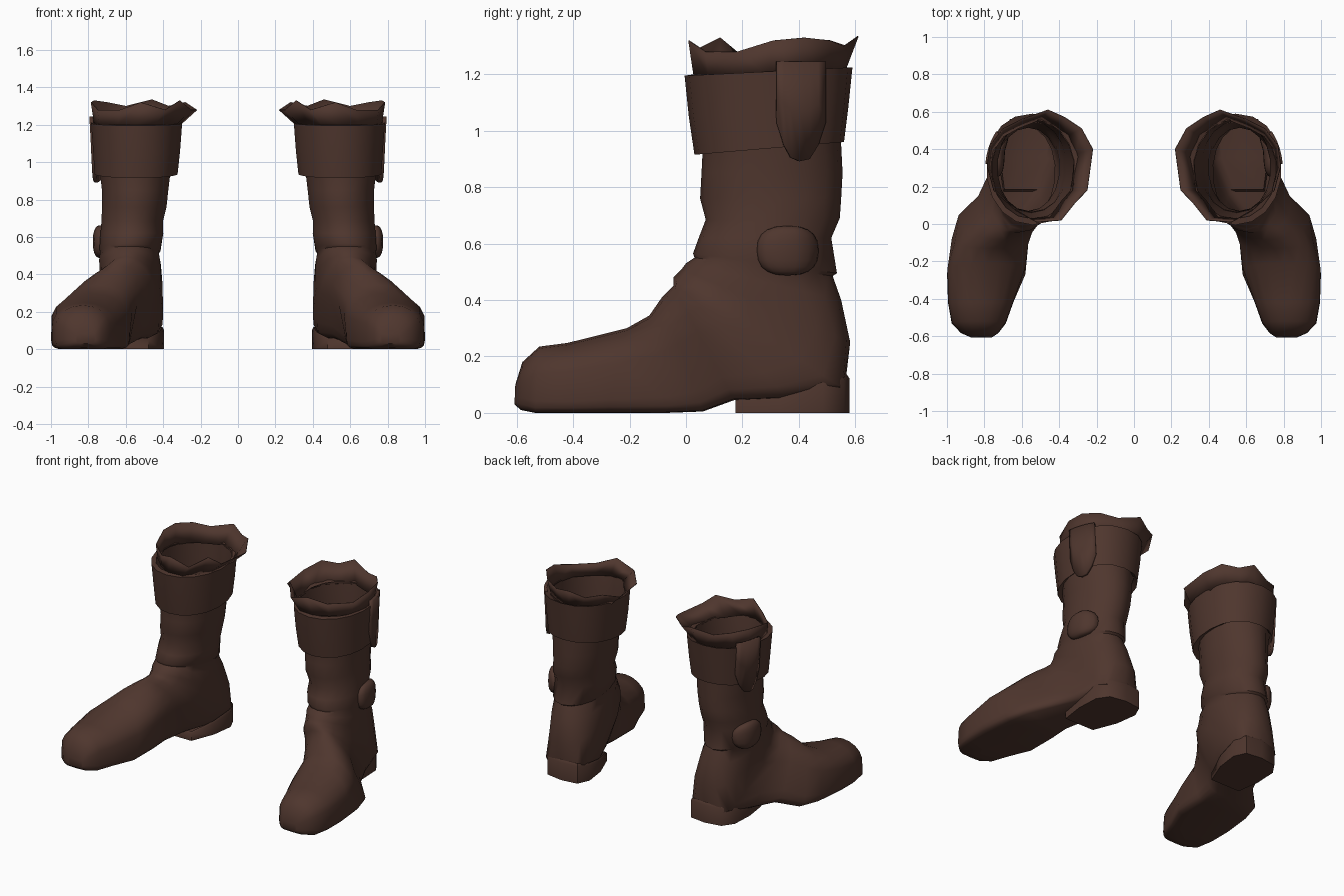
import bpy, bmesh, math
from mathutils import Vector

cube = bpy.data.objects.get("Cube")
if cube:
    bpy.data.objects.remove(cube, do_unlink=True)

leather = bpy.data.materials.new("dark_brown_leather")
leather.use_nodes = True
COLOR = (0.078, 0.037, 0.027, 1)
leather.diffuse_color = COLOR
bsdf = next(n for n in leather.node_tree.nodes if n.type == 'BSDF_PRINCIPLED')
bsdf.inputs["Base Color"].default_value = COLOR
bsdf.inputs["Roughness"].default_value = 0.8

SIDES = 18


def finish(bm, name, thickness=0, angle=50):
    """Turn a bmesh into a mirrored, smooth-shaded pair of parts."""
    bmesh.ops.recalc_face_normals(bm, faces=bm.faces)
    mesh = bpy.data.meshes.new(name)
    bm.to_mesh(mesh)
    bm.free()
    mesh.materials.append(leather)
    obj = bpy.data.objects.new(name, mesh)
    bpy.context.collection.objects.link(obj)
    bpy.ops.object.select_all(action='DESELECT')
    obj.select_set(True)
    bpy.context.view_layer.objects.active = obj
    bpy.ops.object.shade_smooth_by_angle(angle=math.radians(angle))
    if thickness:
        solid = obj.modifiers.new("thickness", 'SOLIDIFY')
        solid.thickness = thickness
        solid.offset = 0
    mirror = obj.modifiers.new("pair", 'MIRROR')
    mirror.use_axis[0] = True
    return obj


def power(v, e):
    return math.copysign(abs(v) ** e, v)


def section(front, back, half_width, front_x, back_x, square=1.0):
    """Oval between a front/top point and a back/bottom point (y, z);
    square below 1 boxes off the back/bottom half."""
    a, b = Vector((front_x, *front)), Vector((back_x, *back))
    ring = []
    for i in range(SIDES):
        t = 2 * math.pi * i / SIDES
        c, s = math.cos(t), math.sin(t)
        e = square if c < -1e-6 else 0.97
        p = (a + b) / 2 + (a - b) / 2 * power(c, e)
        p.x += half_width * power(s, e)
        ring.append(p)
    return ring


def loft(rings, start_cap=False):
    bm = bmesh.new()
    rows = [[bm.verts.new(p) for p in ring] for ring in rings]
    for r, q in zip(rows, rows[1:]):
        n = len(r)
        for i in range(n):
            j = (i + 1) % n
            bm.faces.new((r[i], r[j], q[j], q[i]))
    if start_cap:
        bm.faces.new(rows[0])
    return bm


# Foot, ankle and open shaft: sections fan round the heel from toe to opening
foot = [
    section((-.605, .10), (-.608, .03), .055, .815, .815, .5),
    section((-.58, .18), (-.585, .01), .10, .825, .825, .4),
    section((-.52, .235), (-.535, 0), .145, .83, .83, .25),
    section((-.42, .248), (-.42, 0), .175, .82, .82, .22),
    section((-.21, .30), (-.28, 0), .21, .79, .79, .22),
    section((-.13, .345), (-.07, 0), .20, .75, .78, .22),
    section((-.085, .41), (.06, .005), .185, .69, .765, .25),
    section((-.045, .45), (.17, .045), .172, .65, .67, .3),
]
ankle = [
    section((-.045, .48), (.36, .05), .17, .615, .588, .32),
    section((-.03, .495), (.562, .08), .167, .60, .555, .42),
    section((-.015, .51), (.582, .25), .165, .595, .55, .75),
    section((0, .53), (.55, .40), .165, .59, .565, .9),
    section((.03, .55), (.52, .485), .158, .585, .575),
]
shaft = [
    section((.025, .565), (.535, .495), .165, .58, .575),
    section((.045, .62), (.515, .62), .17, .57, .565),
    section((.07, .685), (.545, .69), .167, .565, .565),
    section((.05, .76), (.55, .76), .175, .555, .555),
    section((.055, .85), (.555, .85), .18, .55, .55),
    section((.06, .95), (.55, .95), .192, .55, .55),
    section((.027, 1.20), (.558, 1.20), .222, .54, .54),
]
finish(loft(foot + ankle + shaft, start_cap=True), "boot_body")

# Heel block, angled with the foot and flush with the counter above it
outline = [(-.10, -.21), (.12, -.21), (.155, -.05), (.16, .10), (.115, .175),
           (0, .195), (-.115, .18), (-.158, .10), (-.15, -.05)]


def heel_ring(z_front, z_back, grow):
    ring = []
    for x, y in outline:
        z = z_front + (z_back - z_front) * (y + .21) / .4
        ring.append(Vector((.562 + x * grow - .08 * y, .385 + y * grow, z)))
    return ring


finish(loft([heel_ring(0, 0, 1), heel_ring(.05, .12, 1),
             heel_ring(.06, .135, .95)], start_cap=True), "heel_block")

# Folded cuff, turned in against the shaft at its top and bottom
finish(loft([
    section((.065, .945), (.545, .975), .195, .55, .55, .9),
    section((.03, .915), (.56, .96), .225, .545, .545, .9),
    section((.01, 1.05), (.575, 1.08), .236, .542, .542, .9),
    section((-.005, 1.195), (.59, 1.225), .247, .542, .542, .9),
    section((.027, 1.20), (.558, 1.21), .222, .54, .54, .97),
]), "cuff")

# Jagged flared rim growing out of the shaft
jag = [(.46, .61, 1.335), (.60, .56, 1.30), (.70, .51, 1.32), (.77, .42, 1.33),
       (.785, .31, 1.32), (.75, .18, 1.28), (.63, .07, 1.28), (.52, .01, 1.32),
       (.39, .02, 1.28), (.31, .12, 1.33), (.25, .18, 1.28), (.22, .40, 1.28),
       (.28, .51, 1.32), (.37, .57, 1.30)]
top_ring = [Vector(p) for p in jag]
base_ring = [Vector((.54 + (p.x - .5025) * .8, .2925 + (p.y - .31) * .88, 1.195))
             for p in top_ring]
finish(loft([base_ring, top_ring]), "jagged_rim", .004, 35)

# Hanging tab that follows the outer side of the cuff
bm = bmesh.new()
columns = []
for y, low in ((.32, 1.03), (.345, .95), (.37, .905), (.40, .892),
               (.435, .90), (.465, .95), (.49, 1.03)):
    bulge = math.sqrt(1 - ((y - .29) / .31) ** 2)
    columns.append([bm.verts.new((.541 + .245 * bulge - .012 * k, y,
                                  1.245 + (low - 1.245) * k))
                    for k in (0, .5, 1)])
for c, d in zip(columns, columns[1:]):
    for k in range(2):
        bm.faces.new((c[k], d[k], d[k + 1], c[k + 1]))
finish(bm, "cuff_tab", .02)

# Flat rounded ankle flap wrapping toward the back
bm = bmesh.new()
bmesh.ops.create_uvsphere(bm, u_segments=14, v_segments=10, radius=1)
for v in bm.verts:
    x, y, z = (power(c, .8) for c in v.co)
    v.co = Vector((.735 + .042 * x - .05 * max(y, 0) ** 2,
                   .36 + .11 * y, .575 + .088 * z))
finish(bm, "ankle_flap")
